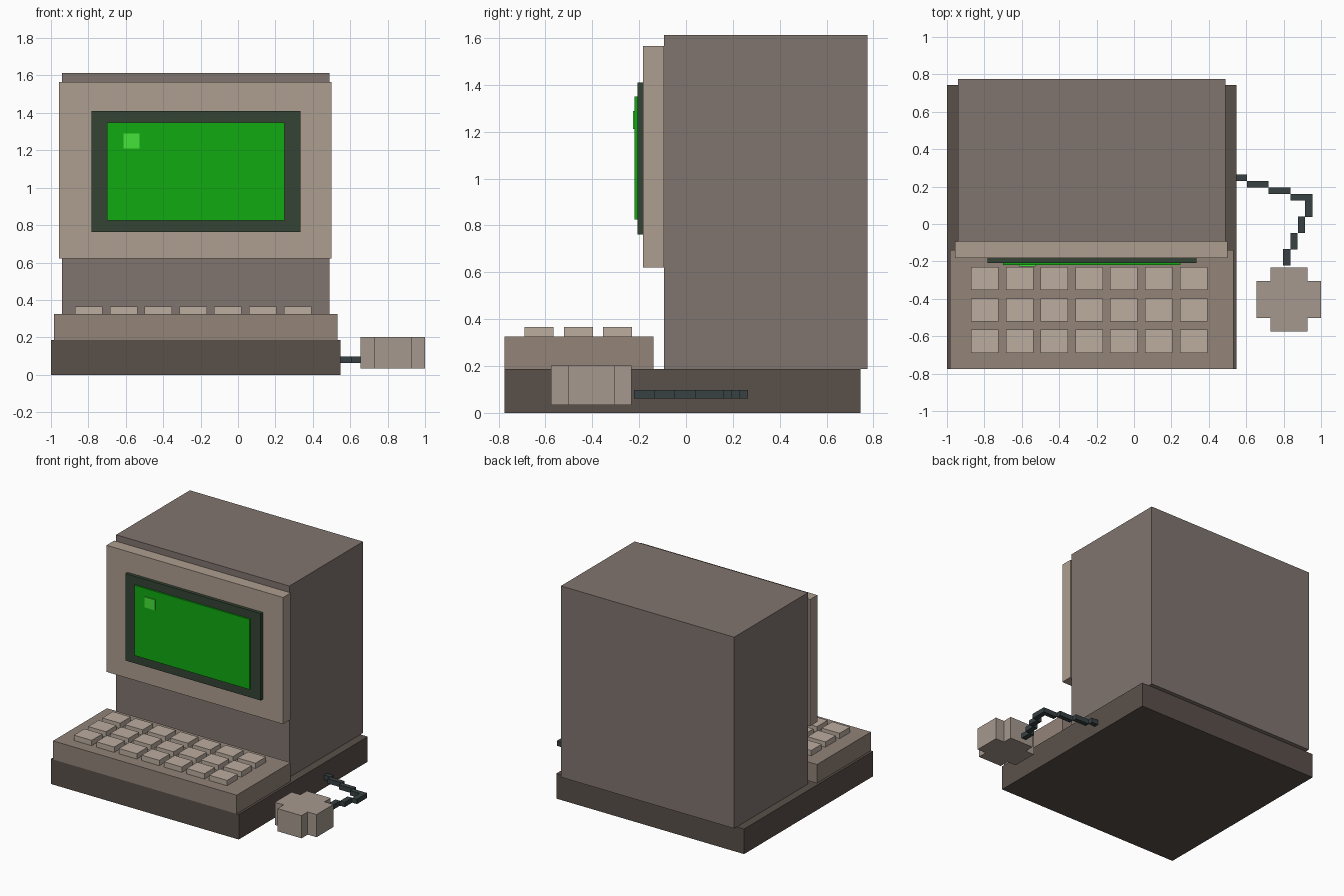
import bpy
import bmesh

if "Cube" in bpy.data.objects:
    bpy.data.objects.remove(bpy.data.objects["Cube"])


def material(name, rgb):
    """Make a material from a 0-255 display colour (diffuse_color is linear)."""
    m = bpy.data.materials.new(name)
    srgb = [c / 255 for c in rgb]
    linear = [c / 12.92 if c <= 0.04045 else ((c + 0.055) / 1.055) ** 2.4 for c in srgb]
    m.diffuse_color = (*linear, 1.0)
    return m


base_mat = material("dark_taupe", (90, 80, 73))
body_mat = material("taupe", (129, 117, 111))
deck_mat = material("mid_taupe", (146, 131, 121))
bezel_mat = material("beige", (174, 157, 143))
key_mat = material("light_beige", (188, 173, 160))
mouse_mat = material("mouse_beige", (166, 153, 142))
frame_mat = material("dark_green", (51, 68, 51))
screen_mat = material("green", (17, 170, 17))
cursor_mat = material("bright_green", (68, 226, 56))
cable_mat = material("charcoal", (56, 65, 67))


def prism(name, outline, z0, z1, mat):
    """Extrude a counter-clockwise xy outline from z0 to z1."""
    bm = bmesh.new()
    face = bm.faces.new([bm.verts.new((x, y, z0)) for x, y in outline])
    top = bmesh.ops.extrude_face_region(bm, geom=[face])["geom"]
    verts = [g for g in top if isinstance(g, bmesh.types.BMVert)]
    bmesh.ops.translate(bm, verts=verts, vec=(0, 0, z1 - z0))
    bmesh.ops.recalc_face_normals(bm, faces=bm.faces)
    mesh = bpy.data.meshes.new(name)
    bm.to_mesh(mesh)
    bm.free()
    mesh.materials.append(mat)
    obj = bpy.data.objects.new(name, mesh)
    bpy.context.collection.objects.link(obj)
    return obj


def box(name, x, y, z, mat):
    outline = [(x[0], y[0]), (x[1], y[0]), (x[1], y[1]), (x[0], y[1])]
    return prism(name, outline, z[0], z[1], mat)


# Main housing
box("base", (-1.0, 0.549), (-0.775, 0.744), (0, 0.187), base_mat)
box("keyboard_deck", (-0.983, 0.532), (-0.775, -0.139), (0.187, 0.326), deck_mat)
box("monitor_body", (-0.94, 0.489), (-0.093, 0.775), (0.187, 1.613), body_mat)
box("monitor_bezel", (-0.956, 0.499), (-0.183, -0.093), (0.621, 1.565), bezel_mat)

# Screen layers
box("screen_frame", (-0.783, 0.333), (-0.208, -0.190), (0.762, 1.41), frame_mat)
box("screen_frame_back", (-0.783, 0.333), (-0.190, -0.183), (0.762, 1.41), frame_mat)
box("screen", (-0.70, 0.249), (-0.22, -0.208), (0.826, 1.349), screen_mat)
box("cursor", (-0.613, -0.527), (-0.227, -0.22), (1.211, 1.289), cursor_mat)

# Keys: three rows of seven
for row in range(3):
    for col in range(7):
        x, y = -0.871 + 0.186 * col, -0.354 - 0.1675 * row
        box(f"key_{row + 1}_{col + 1}", (x, x + 0.147), (y, y + 0.124),
            (0.326, 0.366), key_mat)

# Mouse: chunky plus-shaped block
cx, cy, r, a = 0.828, -0.404, 0.172, 0.099
plus = [(a, -r), (a, -a), (r, -a), (r, a), (a, a), (a, r),
        (-a, r), (-a, a), (-r, a), (-r, -a), (-a, -a), (-a, -r)]
prism("mouse", [(cx + x, cy + y) for x, y in plus], 0.034, 0.203, mouse_mat)

# Stepped cable: from the base side out, then down to the mouse
xs = [0.549, 0.604, 0.719, 0.836, 0.954]
for i in range(4):
    y = 0.229 - 0.0345 * i
    box(f"cable_out_{i + 1}", xs[i:i + 2], (y, y + 0.0345), (0.062, 0.098), cable_mat)
for i in range(4):
    x, y = 0.9155 - 0.0395 * i, 0.038 - 0.0865 * i
    box(f"cable_down_{i + 1}", (x, x + 0.0385), (y, y + 0.0875), (0.062, 0.098), cable_mat)

for m in bpy.data.materials:
    if m.users and not m.is_grease_pencil:
        m.use_nodes = True
        m.node_tree.nodes["Principled BSDF"].inputs["Base Color"].default_value = m.diffuse_color
